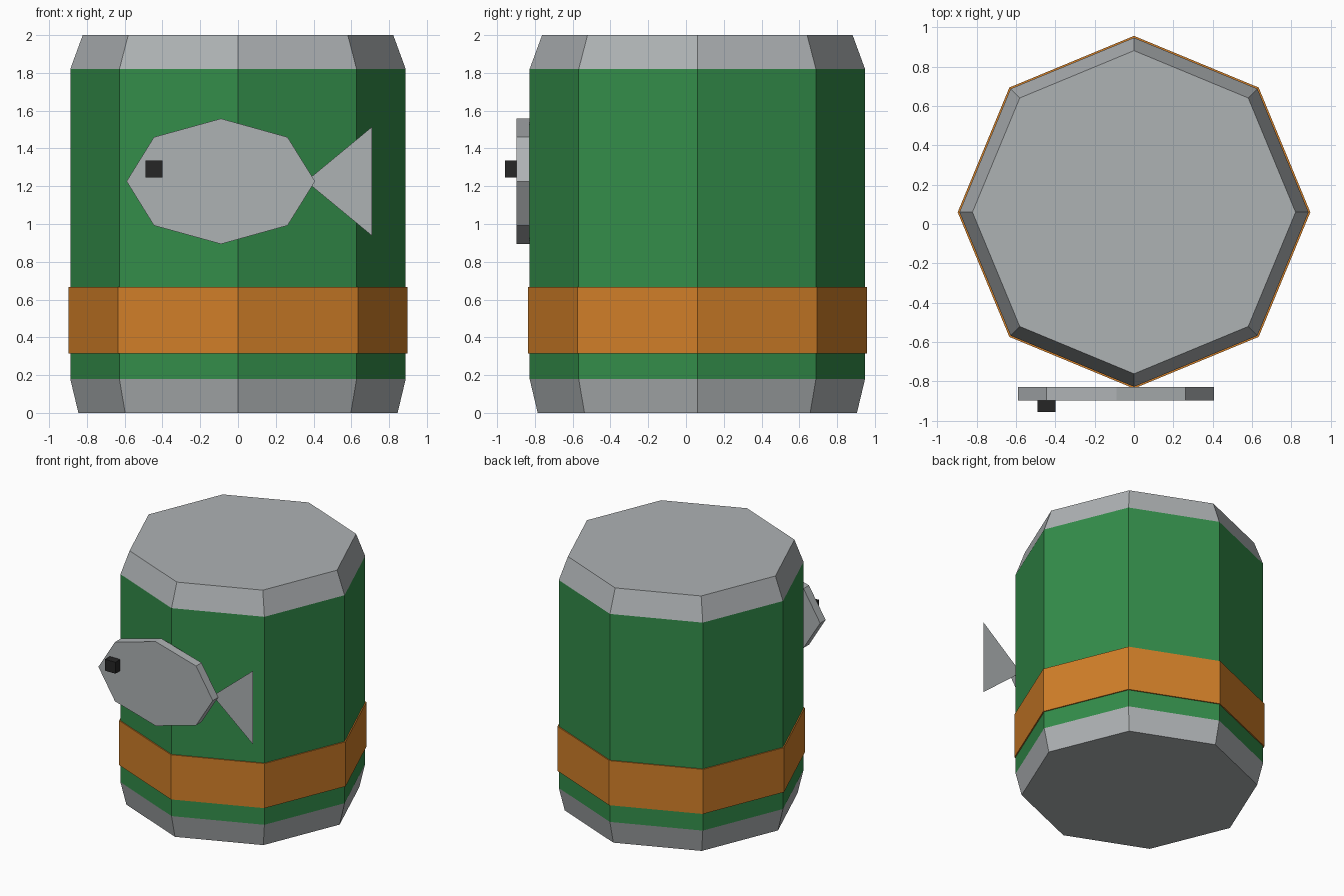
import bpy
import bmesh
from math import cos, sin, pi

cube = bpy.data.objects.get("Cube")
if cube:
    bpy.data.objects.remove(cube, do_unlink=True)

SIDES = 8
AXIS_Y = 0.06


def material(name, rgb):
    """Flat material from 0-255 display values, stored as linear."""
    linear = [((c / 255 + 0.055) / 1.055) ** 2.4 for c in rgb]
    mat = bpy.data.materials.new(name)
    mat.use_nodes = True
    mat.diffuse_color = (*linear, 1)
    bsdf = next(n for n in mat.node_tree.nodes if n.type == 'BSDF_PRINCIPLED')
    bsdf.inputs["Base Color"].default_value = (*linear, 1)
    return mat


grey = material("metal grey", (174, 178, 180))
green = material("barrel green", (51, 141, 74))
orange = material("band orange", (209, 127, 40))
black = material("eye black", (38, 38, 38))


def finish(name, bm, *mats):
    bmesh.ops.recalc_face_normals(bm, faces=bm.faces)
    mesh = bpy.data.meshes.new(name)
    bm.to_mesh(mesh)
    bm.free()
    for mat in mats:
        mesh.materials.append(mat)
    obj = bpy.data.objects.new(name, mesh)
    bpy.context.collection.objects.link(obj)
    return obj


def lathe(profile, closed):
    """Spin (radius, z) points into an eight-sided solid or ring."""
    bm = bmesh.new()
    rings = [[bm.verts.new((r * cos(2 * pi * i / SIDES), AXIS_Y + r * sin(2 * pi * i / SIDES), z))
              for i in range(SIDES)] for r, z in profile]
    pairs = list(zip(rings, rings[1:]))
    if closed:
        pairs.append((rings[-1], rings[0]))
    else:
        bm.faces.new(rings[0])
        bm.faces.new(rings[-1])
    for low, high in pairs:
        for i in range(SIDES):
            j = (i + 1) % SIDES
            bm.faces.new((low[i], low[j], high[j], high[i]))
    return bm


def plate(outline, front, depth):
    """Outline of (x, z) points facing the front, extruded backwards."""
    bm = bmesh.new()
    face = bm.faces.new([bm.verts.new((x, front, z)) for x, z in outline])
    if depth:
        back = bmesh.ops.extrude_face_region(bm, geom=[face], use_keep_orig=True)
        moved = [g for g in back["geom"] if isinstance(g, bmesh.types.BMVert)]
        bmesh.ops.translate(bm, verts=moved, vec=(0, depth, 0))
    return bm


# Barrel: green wall between grey tapered ends
bm = lathe([(0.845, 0), (0.888, 0.18), (0.888, 1.82), (0.822, 2)], closed=False)
for f in bm.faces:
    f.material_index = 1 if 0.2 < f.calc_center_median().z < 1.8 else 0
finish("barrel", bm, grey, green)

# Band around the lower part
finish("band", lathe([(0.87, 0.315), (0.897, 0.315), (0.897, 0.667), (0.87, 0.667)], closed=True), orange)

# Fish emblem: body mirrored top to bottom about its mid line
MID = 1.226
upper = [(-0.445, 0.234), (-0.09, 0.332), (0.262, 0.234)]
outline = [(-0.59, MID)] + [(x, MID + h) for x, h in upper]
outline += [(0.408, MID)] + [(x, MID - h) for x, h in reversed(upper)]
finish("fish_body", plate(outline, -0.897, 0.068), grey)

# Thin tail fin in the plane of the body's back
finish("fish_tail", plate([(0.36, MID), (0.71, MID + 0.289), (0.71, MID - 0.289)], -0.829, 0), grey)

# Small cube eye
bm = bmesh.new()
bmesh.ops.create_cube(bm, size=0.09)
bmesh.ops.translate(bm, verts=bm.verts, vec=(-0.445, -0.912, 1.29))
finish("fish_eye", bm, black)
